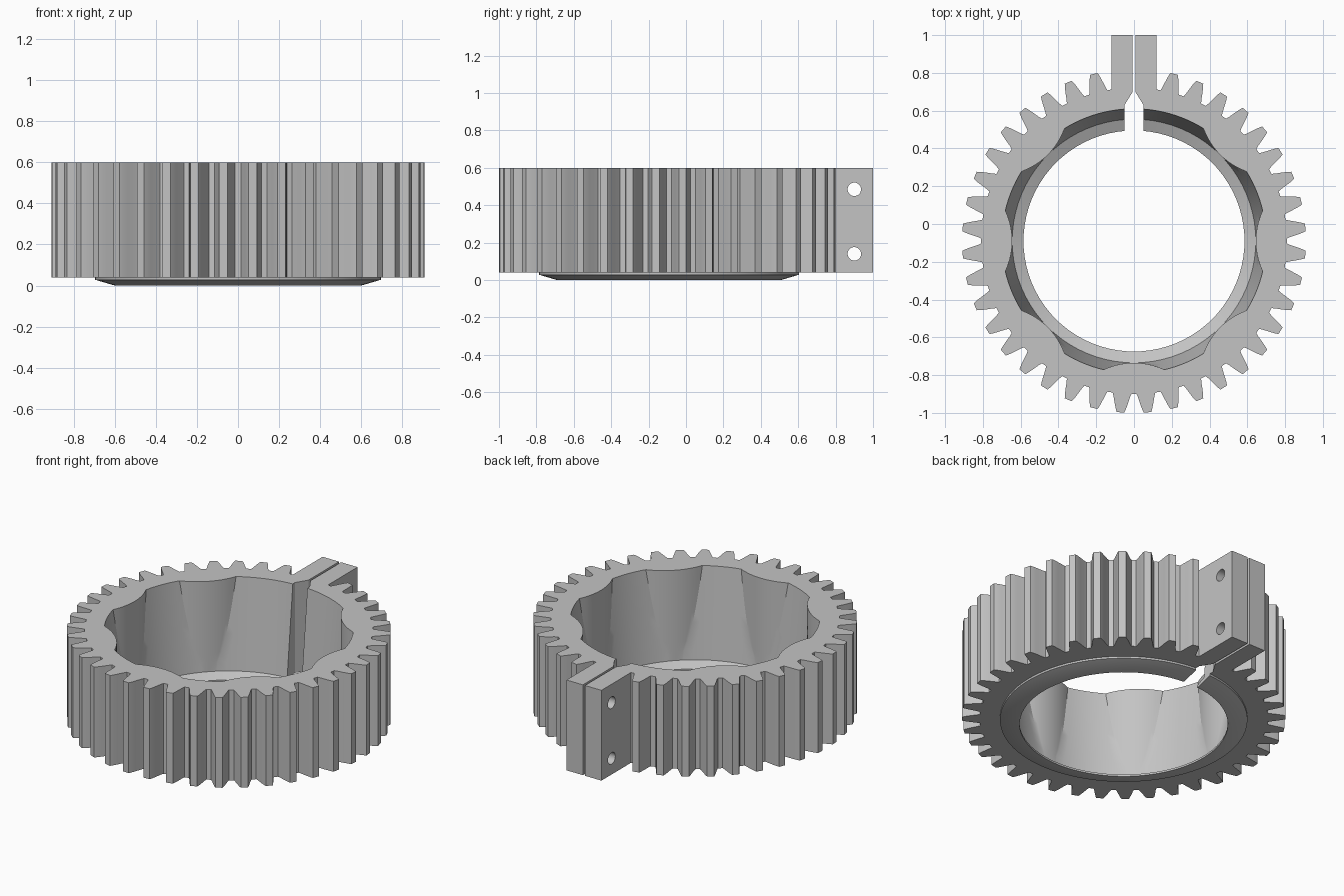
import bpy, bmesh
from math import sin, cos, sqrt, acos, radians, pi

if "Cube" in bpy.data.objects:
    bpy.data.objects.remove(bpy.data.objects["Cube"])

CY = -0.09                    # gear axis sits behind the overall centre
BASE, TOP = 0.04, 0.60        # toothed body heights
TEETH = 40
BORE, SEAT, MOUTH = 0.585, 0.645, 0.70

metal = bpy.data.materials.new("plain grey")
metal.use_nodes = True
GREY = (0.55, 0.55, 0.55, 1)
metal.diffuse_color = GREY
metal.node_tree.nodes["Principled BSDF"].inputs["Base Color"].default_value = GREY


def loft(name, rings):
    """Closed solid through rings that share one point count."""
    bm = bmesh.new()
    loops = [[bm.verts.new(p) for p in ring] for ring in rings]
    n = len(loops[0])
    for low, high in zip(loops, loops[1:]):
        for i in range(n):
            j = (i + 1) % n
            bm.faces.new((low[i], low[j], high[j], high[i]))
    bm.faces.new(loops[0][::-1])
    bm.faces.new(loops[-1])
    bmesh.ops.recalc_face_normals(bm, faces=bm.faces)
    mesh = bpy.data.meshes.new(name)
    bm.to_mesh(mesh)
    bm.free()
    mesh.materials.append(metal)
    obj = bpy.data.objects.new(name, mesh)
    bpy.context.collection.objects.link(obj)
    return obj


def prism(name, outline, z0, z1):
    return loft(name, [[(x, y, z) for x, y in outline] for z in (z0, z1)])


def polar(r, a):
    return (r * cos(a), CY + r * sin(a))


def circle(r, z, n=128):
    return [(*polar(r, 2 * pi * i / n), z) for i in range(n)]


def combine(target, tool, operation):
    mod = target.modifiers.new(operation.title(), "BOOLEAN")
    mod.operation, mod.solver, mod.object = operation, "EXACT", tool
    bpy.context.view_layer.objects.active = target
    bpy.ops.object.modifier_apply(modifier=mod.name)
    bpy.data.objects.remove(tool)


# Toothed outline with the clamp lugs taking the place of two teeth
flank = [(0.81, 0.050), (0.827, 0.044), (0.867, 0.034), (0.895, 0.026), (0.91, 0.020)]
outline = []
for k in range(TEETH - 2):
    mid = radians(90) + (k + 1.5) * 2 * pi / TEETH
    outline += [polar(r, mid - w / r) for r, w in flank]
    outline += [polar(r, mid + w / r) for r, w in reversed(flank)]
outline += [(0.12, 0.712), (0.12, 1), (-0.12, 1), (-0.12, 0.712)]
gear = prism("clamp_gear_ring", outline, BASE, TOP)

# Shallow tapered lip below
lip = loft("bottom_lip", [circle(0.60, 0), circle(0.695, 0.028), circle(0.695, 0.1)])
combine(gear, lip, "UNION")

# Tapered cavity with seven rounded ribs
RIB_R = 0.378
RIB_D = SEAT + RIB_R


def cavity_ring(z, radius, ribbed=True):
    c = (radius ** 2 + RIB_D ** 2 - RIB_R ** 2) / (2 * radius * RIB_D)
    edge = max(acos(min(1, c)), radians(4))
    ring = []
    for s in range(8):
        centre = s * pi / 4
        for i in range(12):       # rib face
            t = edge * (i / 6 - 1)
            r = radius
            if ribbed and s != 2:
                r = min(r, RIB_D * cos(t) - sqrt(RIB_R ** 2 - (RIB_D * sin(t)) ** 2))
            ring.append((*polar(r, centre + t), z))
        for i in range(8):        # lobe between ribs
            t = edge + (pi / 4 - 2 * edge) * i / 8
            ring.append((*polar(radius, centre + t), z))
    return ring


rings = [cavity_ring(-0.1, BORE, False), cavity_ring(0.012, BORE, False),
         cavity_ring(BASE, SEAT, False)]
slope = (MOUTH - SEAT) / (TOP - BASE)
for i in range(1, 12):
    h = (TOP - BASE) * i / 10
    rings.append(cavity_ring(BASE + h, SEAT + slope * h))
combine(gear, loft("cavity_cutter", rings), "DIFFERENCE")

# Split that widens into a notch at the bore
half = [(0.05, 0.3), (0.05, 0.63), (0.007, 0.70), (0.007, 1.1)]
split = half + [(-x, y) for x, y in reversed(half)]
combine(gear, prism("split_cutter", split, -0.2, 0.8), "DIFFERENCE")

# Two bolt holes across the lugs
for z in (0.14, 0.485):
    hole = loft("bolt_hole_cutter", [
        [(x, 0.9 + 0.036 * cos(2 * pi * i / 32), z + 0.036 * sin(2 * pi * i / 32))
         for i in range(32)] for x in (-0.3, 0.3)])
    combine(gear, hole, "DIFFERENCE")

bpy.ops.object.select_all(action="DESELECT")
gear.select_set(True)
bpy.context.view_layer.objects.active = gear
bpy.ops.object.shade_smooth_by_angle(angle=radians(25))
